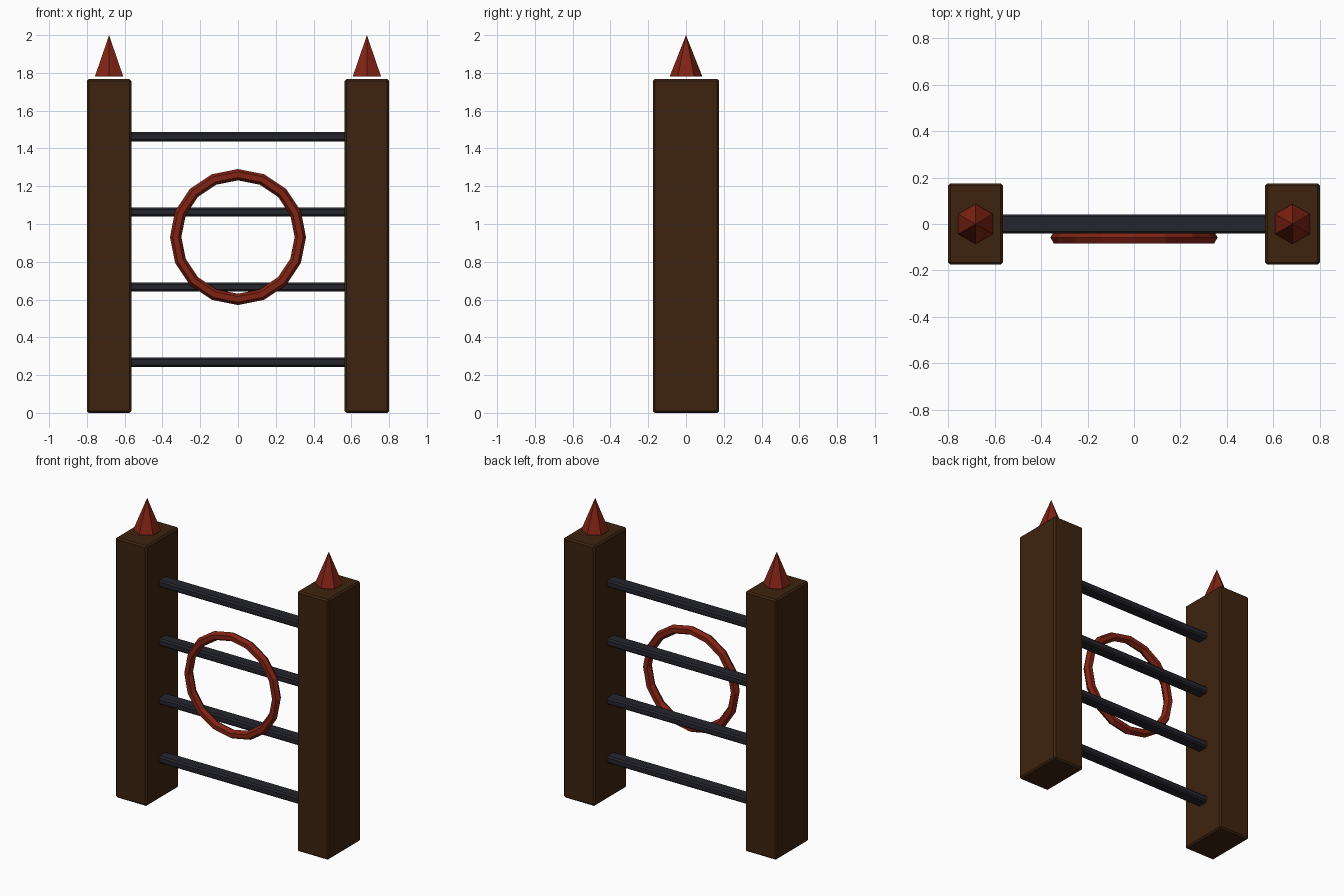
import bpy, bmesh, math
from mathutils import Matrix

if "Cube" in bpy.data.objects:
    bpy.data.objects.remove(bpy.data.objects["Cube"])


def material(name, rgb):
    m = bpy.data.materials.new(name)
    m.diffuse_color = (*rgb, 1.0)
    m.use_nodes = True
    m.node_tree.nodes["Principled BSDF"].inputs["Base Color"].default_value = m.diffuse_color
    return m


WOOD = material("dark_brown_wood", (0.048, 0.0175, 0.005))
IRON = material("dark_iron", (0.018, 0.018, 0.027))
RED = material("rust_red", (0.22, 0.017, 0.007))


def finish(name, bm, mat):
    bmesh.ops.recalc_face_normals(bm, faces=bm.faces)
    mesh = bpy.data.meshes.new(name)
    bm.to_mesh(mesh)
    bm.free()
    mesh.materials.append(mat)
    ob = bpy.data.objects.new(name, mesh)
    bpy.context.collection.objects.link(ob)
    return ob


def box(name, size, loc, bevel, mat):
    bm = bmesh.new()
    bmesh.ops.create_cube(bm, size=1, matrix=Matrix.Translation(loc) @ Matrix.Diagonal((*size, 1)))
    bmesh.ops.bevel(bm, geom=bm.edges[:], offset=bevel, segments=1, affect='EDGES')
    return finish(name, bm, mat)


def spike(name, x, z0, z1, radius, mat):
    # six-sided point with corners on the y axis
    bm = bmesh.new()
    base = [bm.verts.new((x + radius * math.sin(i * math.pi / 3),
                          radius * math.cos(i * math.pi / 3), z0)) for i in range(6)]
    tip = bm.verts.new((x, 0, z1))
    bm.faces.new(base)
    for i in range(6):
        bm.faces.new((base[i], base[(i + 1) % 6], tip))
    return finish(name, bm, mat)


def ring(name, y, z, major, minor, n, k, mat):
    # upright low-poly torus facing the front
    bm = bmesh.new()
    loops = []
    for i in range(n):
        a = 2 * math.pi * i / n
        loop = []
        for j in range(k):
            b = 2 * math.pi * j / k
            r = major + minor * math.cos(b)
            loop.append(bm.verts.new((r * math.cos(a), y + minor * math.sin(b), z + r * math.sin(a))))
        loops.append(loop)
    for i in range(n):
        p, q = loops[i], loops[(i + 1) % n]
        for j in range(k):
            bm.faces.new((p[j], p[(j + 1) % k], q[(j + 1) % k], q[j]))
    return finish(name, bm, mat)


# posts with spikes floating just above them
for side, s in (("left", -1), ("right", 1)):
    box(side + "_post", (0.235, 0.35, 1.767), (s * 0.6825, 0, 0.8835), 0.01, WOOD)
    spike(side + "_spike", s * 0.6825, 1.782, 2.0, 0.086, RED)

# cross bars
for i in range(4):
    box("bar_%d" % (i + 1), (1.18, 0.083, 0.048), (0, 0, 0.268 + i * 0.398), 0.01, IRON)

# ring on the front of the bars
ring("front_ring", -0.058, 0.931, 0.33, 0.03, 16, 6, RED)
